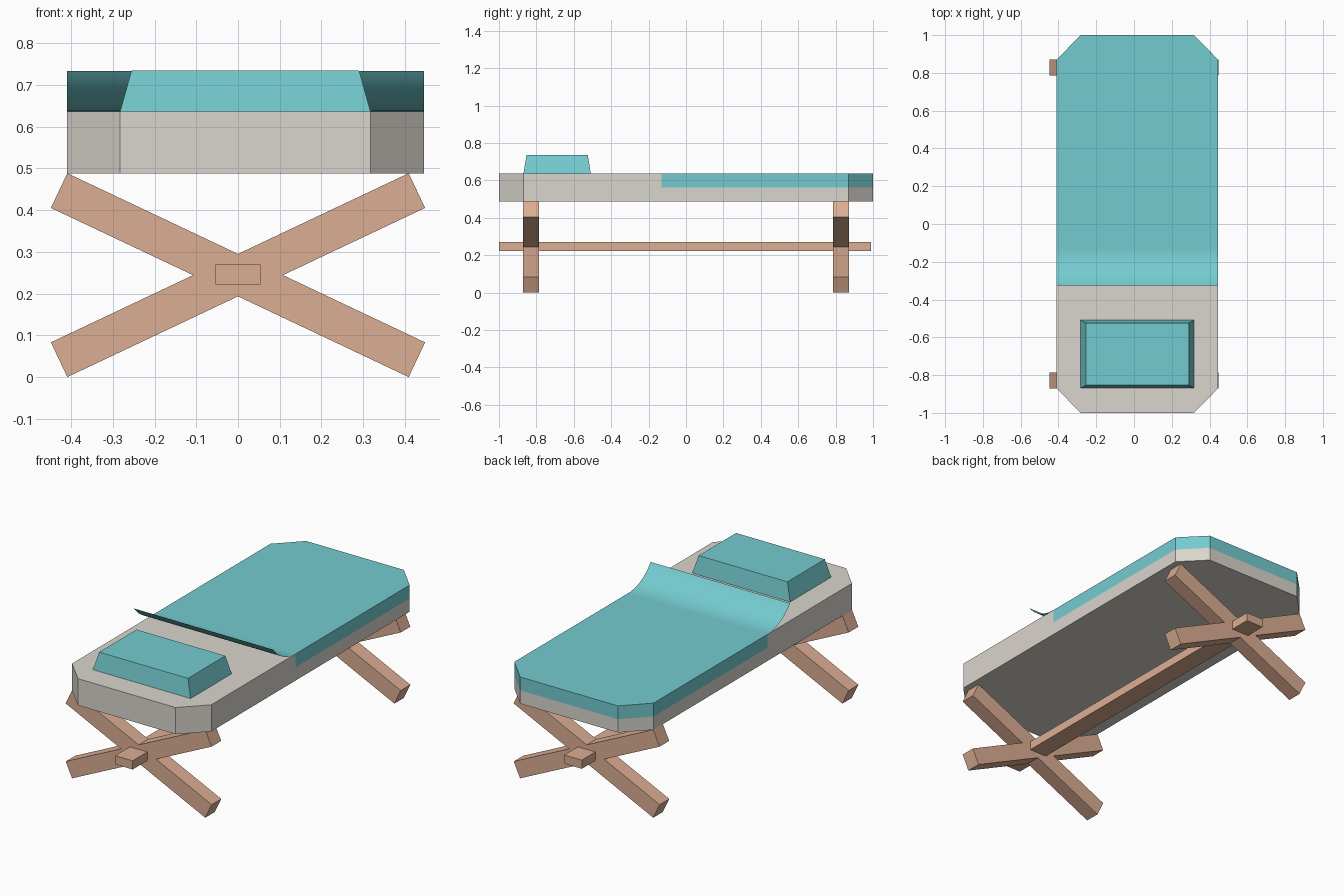
import bpy, bmesh, math
from mathutils import Matrix, Vector

cube = bpy.data.objects.get("Cube")
if cube:
    bpy.data.objects.remove(cube, do_unlink=True)


def material(name, rgb):
    m = bpy.data.materials.new(name)
    m.use_nodes = True
    m.diffuse_color = (*rgb, 1)
    m.node_tree.nodes["Principled BSDF"].inputs["Base Color"].default_value = (*rgb, 1)
    return m


wood = material("warm_wood", (0.71, 0.42, 0.29))
linen = material("pale_linen", (0.70, 0.67, 0.61))
teal = material("teal_cloth", (0.175, 0.60, 0.63))


def finish(name, bm, *mats):
    mesh = bpy.data.meshes.new(name)
    bm.to_mesh(mesh)
    bm.free()
    for m in mats:
        mesh.materials.append(m)
    obj = bpy.data.objects.new(name, mesh)
    bpy.context.collection.objects.link(obj)
    return obj


def box(name, size, center, mat, tilt=0):
    bm = bmesh.new()
    place = Matrix.Translation(center) @ Matrix.Rotation(tilt, 4, "Y")
    bmesh.ops.create_cube(bm, size=1, matrix=place @ Matrix.Diagonal((*size, 1)))
    return finish(name, bm, mat)


# Crossed leg frames joined by a long rail
for end, y in (("front", -0.829), ("back", 0.829)):
    for side, sign in (("left", 1), ("right", -1)):
        box(f"{end}_{side}_leg", (0.948, 0.084, 0.092), (0, y, 0.244), wood,
            sign * math.radians(25.3))
box("long_rail", (0.107, 1.99, 0.048), (0, -0.005, 0.246), wood)

# Mattress outline with cut corners, centred slightly to the left
MID, HALF_W, BOTTOM, TOP = 0.0175, 0.4275, 0.488, 0.636
FOLD_Y, HEM_Z = -0.13, 0.562
quarter = [(HALF_W, 0.87), (0.30, 1.0)]
outline = (quarter + [(-x, y) for x, y in reversed(quarter)]
           + [(-x, -y) for x, y in quarter]
           + [(x, -y) for x, y in reversed(quarter)])
bm = bmesh.new()
base = bm.faces.new([bm.verts.new((MID + x, y, BOTTOM)) for x, y in outline])
raised = bmesh.ops.extrude_face_region(bm, geom=[base], use_keep_orig=True)["geom"]
bmesh.ops.translate(bm, vec=(0, 0, TOP - BOTTOM),
                    verts=[v for v in raised if isinstance(v, bmesh.types.BMVert)])
# Blanket area, cut into the mattress surface
for point, normal in (((0, FOLD_Y, 0), (0, 1, 0)), ((0, 0, HEM_Z), (0, 0, 1))):
    bmesh.ops.bisect_plane(bm, geom=bm.verts[:] + bm.edges[:] + bm.faces[:],
                           plane_co=point, plane_no=normal)
bmesh.ops.recalc_face_normals(bm, faces=bm.faces)
for f in bm.faces:
    c = f.calc_center_median()
    f.material_index = int(c.y > FOLD_Y and c.z > HEM_Z)
finish("mattress_and_blanket", bm, linen, teal)

# Turned-up blanket edge: a thin sheet along an arc
RADIUS, SWEEP, STEPS = 0.245, math.radians(53), 16
bm = bmesh.new()
rows = []
for i in range(STEPS + 1):
    a = SWEEP * i / STEPS
    y, z = FOLD_Y - RADIUS * math.sin(a), TOP + RADIUS * (1 - math.cos(a))
    rows.append([bm.verts.new((MID + s * HALF_W, y, z)) for s in (-1, 1)])
for (a, b), (c, d) in zip(rows, rows[1:]):
    bm.faces.new((a, c, d, b)).smooth = True
finish("blanket_fold", bm, teal)

# Pillow: a block tapered towards its top
bm = bmesh.new()
bmesh.ops.create_cube(bm, size=1)
for v in bm.verts:
    w, d = (0.545, 0.328) if v.co.z > 0 else (0.60, 0.36)
    v.co = Vector((MID + v.co.x * w, -0.689 + v.co.y * d, 0.685 + v.co.z * 0.099))
finish("pillow", bm, teal)
